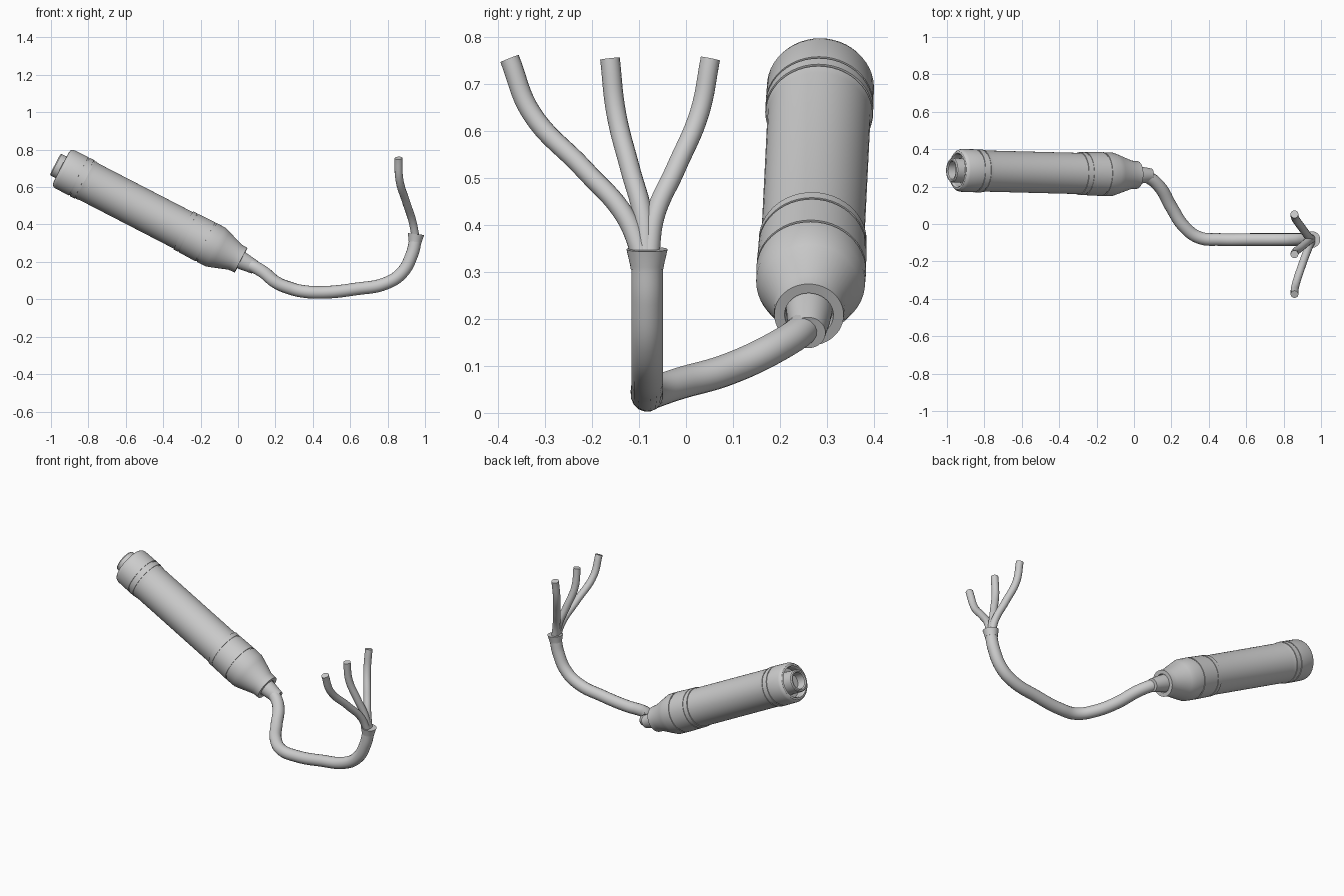
import bpy, bmesh, math
from mathutils import Vector

if "Cube" in bpy.data.objects:
    bpy.data.objects.remove(bpy.data.objects["Cube"], do_unlink=True)

grey = bpy.data.materials.new("plain grey")
grey.use_nodes = True
colour = (0.6, 0.6, 0.6, 1)
grey.diffuse_color = colour
grey.node_tree.nodes["Principled BSDF"].inputs["Base Color"].default_value = colour

# Handle axis, from the socket end to the nozzle end
AXIS_START = Vector((-0.945, 0.287, 0.705))
AXIS = (Vector((0.02, 0.262, 0.207)) - AXIS_START).normalized()


def finish(obj, angle=30):
    obj.data.materials.append(grey)
    bpy.ops.object.select_all(action='DESELECT')
    obj.select_set(True)
    bpy.context.view_layer.objects.active = obj
    bpy.ops.object.shade_smooth_by_angle(angle=math.radians(angle))


def lathe(name, profile, origin=AXIS_START, axis=AXIS, segments=48):
    """Turn (distance along axis, radius) points around an axis."""
    bm = bmesh.new()
    verts = [bm.verts.new((r, 0, t)) for t, r in profile]
    edges = [bm.edges.new(pair) for pair in zip(verts, verts[1:])]
    bmesh.ops.spin(bm, geom=verts + edges, cent=(0, 0, 0), axis=(0, 0, 1),
                   angle=math.tau, steps=segments)
    bmesh.ops.remove_doubles(bm, verts=bm.verts, dist=1e-5)
    bmesh.ops.recalc_face_normals(bm, faces=bm.faces)
    mesh = bpy.data.meshes.new(name)
    bm.to_mesh(mesh)
    bm.free()
    obj = bpy.data.objects.new(name, mesh)
    bpy.context.collection.objects.link(obj)
    obj.location = origin
    obj.rotation_mode = 'QUATERNION'
    obj.rotation_quaternion = axis.to_track_quat('Z', 'Y')
    finish(obj)


def tube(name, points, radius):
    """Sweep a round section along a smooth path, closed at both ends."""
    curve = bpy.data.curves.new(name, 'CURVE')
    curve.dimensions = '3D'
    curve.bevel_depth = radius
    curve.bevel_resolution = 6
    curve.use_fill_caps = True
    curve.resolution_u = 8
    spline = curve.splines.new('BEZIER')
    spline.bezier_points.add(len(points) - 1)
    for bp, co in zip(spline.bezier_points, points):
        bp.co = co
        bp.handle_left_type = bp.handle_right_type = 'AUTO'
    obj = bpy.data.objects.new(name, curve)
    bpy.context.collection.objects.link(obj)
    bpy.ops.object.select_all(action='DESELECT')
    obj.select_set(True)
    bpy.context.view_layer.objects.active = obj
    bpy.ops.object.convert(target='MESH')
    finish(bpy.context.object, 40)


# Rounded end cap with a recess around the socket
lathe("end_cap", [(0.05, 0), (0.05, 0.086), (0.01, 0.086), (0, 0.092), (0.002, 0.102),
                  (0.01, 0.110), (0.022, 0.114), (0.105, 0.115), (0.105, 0.111),
                  (0.112, 0.111), (0.112, 0), (0.05, 0)])
lathe("socket", [(0.02, 0), (0.02, 0.045), (-0.03, 0.047), (-0.036, 0.052),
                 (-0.036, 0.060), (-0.03, 0.065), (0.06, 0.065)])

# Main grip with a thin raised ring at each end
lathe("grip", [(0.112, 0), (0.112, 0.115), (0.14, 0.115), (0.14, 0.111),
               (0.147, 0.111), (0.147, 0.114), (0.17, 0.110), (0.735, 0.110),
               (0.735, 0.115), (0.76, 0.115), (0.76, 0.112), (0.767, 0.112), (0.767, 0)])
lathe("collar", [(0.767, 0), (0.767, 0.115), (0.868, 0.117), (0.868, 0.113),
                 (0.876, 0.113), (0.876, 0.117), (0.93, 0.116), (0.96, 0.106),
                 (1.045, 0.076), (1.082, 0.074), (1.082, 0.052), (1.06, 0.05), (1.06, 0)])

# Tapered cable stub in the nozzle
lathe("cable_stub", [(1.05, 0), (1.05, 0.05), (1.10, 0.046), (1.165, 0.037), (1.165, 0)])

# Main cable, sweeping down and then up to the splitter
tube("main_cable", [(0.03, 0.262, 0.20), (0.075, 0.25, 0.18), (0.136, 0.20, 0.145),
                    (0.20, 0.09, 0.093), (0.27, -0.016, 0.062), (0.35, -0.073, 0.042),
                    (0.46, -0.083, 0.037), (0.63, -0.083, 0.055), (0.79, -0.083, 0.085),
                    (0.875, -0.083, 0.14), (0.93, -0.083, 0.24), (0.95, -0.083, 0.32)], 0.034)
lathe("splitter", [(0, 0), (0, 0.035), (0.008, 0.036), (0.042, 0.044), (0.042, 0)],
      Vector((0.947, -0.083, 0.307)), Vector((0.12, 0, 1)).normalized())

# Three thin wires fanning out of the splitter
heights = [0.33, 0.42, 0.52, 0.64, 0.755]
depths = [0.95, 0.932, 0.899, 0.863, 0.858]
fans = {"front_wire": [-0.092, -0.13, -0.218, -0.33, -0.376],
        "middle_wire": [-0.085, -0.092, -0.119, -0.149, -0.162],
        "back_wire": [-0.078, -0.066, -0.022, 0.029, 0.052]}
for name, ys in fans.items():
    tube(name, list(zip(depths, ys, heights)), 0.021)
